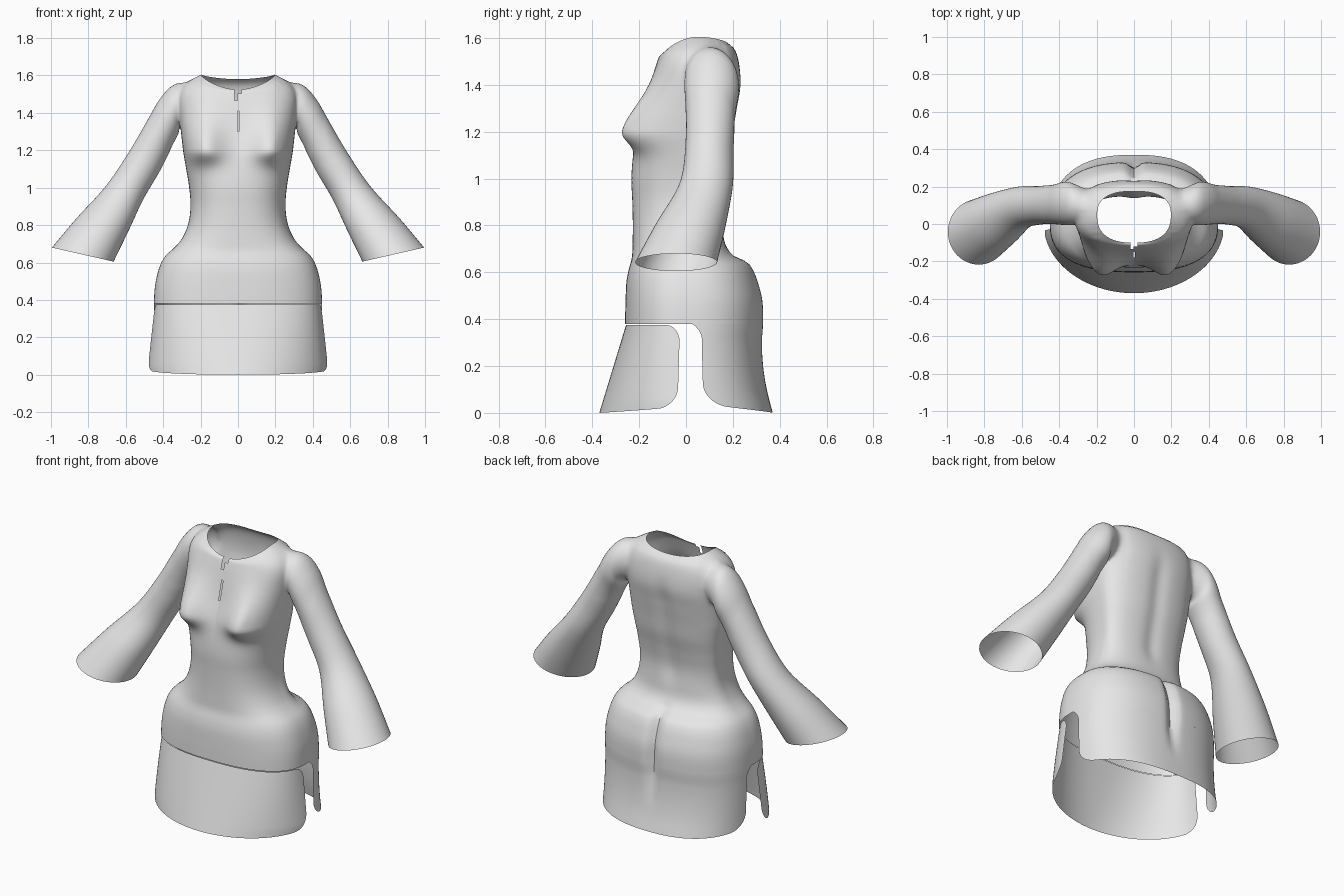
import bpy, bmesh, math
from mathutils import Vector

if "Cube" in bpy.data.objects:
    bpy.data.objects.remove(bpy.data.objects["Cube"])

cloth = bpy.data.materials.new("grey_cloth")
cloth.diffuse_color = (0.8, 0.8, 0.8, 1)
cloth.use_nodes = True
cloth.node_tree.nodes["Principled BSDF"].inputs["Base Color"].default_value = cloth.diffuse_color


def clamp(v):
    return max(0.0, min(1.0, v))


def smooth(v, a, b):
    t = clamp((v - a) / (b - a))
    return t * t * (3 - 2 * t)


def sample(rows, t):
    """Smooth interpolation of table rows keyed by their first column."""
    i = 0
    while i < len(rows) - 2 and t > rows[i + 1][0]:
        i += 1
    a, b = rows[i], rows[i + 1]
    p, q = rows[max(i - 1, 0)], rows[min(i + 2, len(rows) - 1)]
    h = b[0] - a[0]
    u = (t - a[0]) / h
    out = []
    for k in range(1, len(a)):
        ma = (b[k] - p[k]) / (b[0] - p[0]) * h
        mb = (q[k] - a[k]) / (q[0] - a[0]) * h
        out.append((2*u**3 - 3*u*u + 1) * a[k] + (u**3 - 2*u*u + u) * ma
                   + (3*u*u - 2*u**3) * b[k] + (u**3 - u*u) * mb)
    return out


def loft(name, rings, closed=True, caps=None):
    """Skin rows of points; caps are two apex points that close the ends."""
    bm = bmesh.new()
    vs = [[bm.verts.new(p) for p in r] for r in rings]
    n = len(vs[0])
    for a, b in zip(vs, vs[1:]):
        for j in range(n if closed else n - 1):
            k = (j + 1) % n
            bm.faces.new((a[j], a[k], b[k], b[j]))
    if caps:
        for ring, apex in ((vs[0], caps[0]), (vs[-1], caps[1])):
            top = bm.verts.new(apex)
            for j in range(n):
                bm.faces.new((ring[j], ring[(j + 1) % n], top))
    bmesh.ops.recalc_face_normals(bm, faces=bm.faces)
    me = bpy.data.meshes.new(name)
    bm.to_mesh(me)
    bm.free()
    me.materials.append(cloth)
    ob = bpy.data.objects.new(name, me)
    bpy.context.collection.objects.link(ob)
    return ob


# Body profile: height, half width, front y, back y
BODY = [(0, .45, -.26, .37), (.1, .45, -.26, .345), (.2, .45, -.26, .33),
        (.3, .45, -.26, .325), (.38, .45, -.26, .33), (.48, .443, -.258, .327),
        (.56, .425, -.254, .307), (.61, .405, -.245, .287), (.645, .38, -.235, .26),
        (.67, .35, -.23, .205), (.72, .305, -.228, .168), (.8, .268, -.227, .155),
        (.9, .254, -.229, .15), (1.0, .261, -.233, .165), (1.1, .277, -.225, .188),
        (1.2, .294, -.205, .203), (1.3, .305, -.175, .22), (1.4, .315, -.15, .235),
        (1.5, .315, -.125, .225), (1.57, .27, -.112, .205), (1.605, .197, -.1, .175)]


def oval(th, w, d, n):
    c, s = math.cos(th), math.sin(th)
    r = (abs(c) ** n + abs(s) ** n) ** (-1 / n)
    return w * r * c, d * r * s


def body_point(th, z):
    w, yf, yb = sample(BODY, z)
    s = math.sin(th)
    yc = .05 * smooth(z, .6, 1.0)
    x, y = oval(th, w, (yc - yf) if s < 0 else (yb - yc), 2.5)
    y += yc
    if s < 0:      # bust
        sz = .12 if z > 1.2 else .05
        y -= .1 * min(1, -2 * s) * math.exp(-((abs(x) - .19) / .075) ** 2 / 2
                                            - ((z - 1.2) / sz) ** 2 / 2)
    else:          # seat cleft and spine groove
        y -= .035 * math.exp(-(x / .03) ** 2) * smooth(z, .1, .45) * (1 - smooth(z, .62, .7))
        y -= .012 * math.exp(-(x / .05) ** 2) * smooth(z, .75, .9) * (1 - smooth(z, 1.3, 1.5))
    # the neckline dips at the front and slightly at the back
    k = clamp((z - 1.45) / .155) ** 2
    return (x, y, z - k * s * s * (.08 if s < 0 else .025))


# Tunic body, closed for now
SEG, ROWS = 128, 72
hem_tip, neck_tip = (0, 0, .2), (0, .03, 1.75)
tunic = loft("tunic", [[body_point(2 * math.pi * j / SEG, .38 + 1.225 * i / ROWS)
                        for j in range(SEG)] for i in range(ROWS + 1)],
             caps=(hem_tip, neck_tip))

# Flared sleeves: step, outer x z, inner x z, centre y, half depth
SLEEVE = [(0, .2, 1.545, .2, 1.36, .09, .07), (1, .33, 1.56, .305, 1.32, .105, .11),
          (2, .42, 1.475, .318, 1.285, .11, .118), (3, .49, 1.35, .35, 1.225, .105, .108),
          (4, .59, 1.18, .42, 1.085, .1, .103), (5, .71, 1.005, .505, .94, .085, .115),
          (6, .865, .835, .585, .77, .02, .15), (7, .995, .68, .665, .605, -.042, .175)]


def sleeve_ring(t, side, n=48):
    xo, zo, xi, zi, yc, hy = sample(SLEEVE, t)
    pts = []
    for j in range(n):
        c, s = math.cos(2 * math.pi * j / n), math.sin(2 * math.pi * j / n)
        pts.append((side * ((xo + xi) / 2 + (xo - xi) / 2 * c), yc + hy * s,
                    (zo + zi) / 2 + (zo - zi) / 2 * c))
    return pts


tips = [hem_tip, neck_tip]
sleeves = []
for side in (-1, 1):
    cuff_tip = (side * .84, -.05, .59)
    tips.append(cuff_tip)
    sl = loft("sleeve", [sleeve_ring(7 * i / 56, side) for i in range(57)],
              caps=((side * .2, .09, 1.45), cuff_tip))
    sleeves.append(sl)
    m = tunic.modifiers.new("join_sleeve", 'BOOLEAN')
    m.operation, m.solver, m.object = 'UNION', 'EXACT', sl

bpy.context.view_layer.update()
dg = bpy.context.evaluated_depsgraph_get()
bm = bmesh.new()
bm.from_mesh(tunic.evaluated_get(dg).to_mesh())
tunic.modifiers.clear()
for sl in sleeves:
    bpy.data.objects.remove(sl)

# Open the neck, hem and cuffs
bmesh.ops.delete(bm, geom=[v for v in bm.verts
                           if any((v.co - Vector(t)).length < .004 for t in tips)],
                 context='VERTS')
bmesh.ops.remove_doubles(bm, verts=bm.verts, dist=.003)

# Blend the shoulder seams
blend = [v for v in bm.verts if .21 < abs(v.co.x) < .47 and v.co.z > 1.2
         and not v.is_boundary]
for _ in range(8):
    bmesh.ops.smooth_vert(bm, verts=blend, factor=.5,
                          use_axis_x=True, use_axis_y=True, use_axis_z=True)


def slot(x0, x1, z0, z1):
    """Cut a small upright opening in the front of the chest."""
    for co, no in (((x0, 0, 0), (1, 0, 0)), ((x1, 0, 0), (1, 0, 0)),
                   ((0, 0, z0), (0, 0, 1)), ((0, 0, z1), (0, 0, 1))):
        geom = set()
        for f in bm.faces:
            c = f.calc_center_median()
            if c.y < 0 and abs(c.x) < .06 and z0 - .05 < c.z < z1 + .05:
                geom.update([f, *f.edges, *f.verts])
        bmesh.ops.bisect_plane(bm, geom=list(geom), dist=1e-5, plane_co=co, plane_no=no)
    gone = []
    for f in bm.faces:
        c = f.calc_center_median()
        if c.y < 0 and x0 < c.x < x1 and z0 < c.z < z1:
            gone.append(f)
    bmesh.ops.delete(bm, geom=gone, context='FACES')


# Neck notch and keyhole
slot(-.018, .018, 1.505, 1.62)
slot(-.018, -.002, 1.465, 1.506)
slot(-.003, .006, 1.30, 1.41)
bm.to_mesh(tunic.data)
bm.free()


def front_point(th, z):
    k = (.375 - z) / .375
    x, y = oval(th, .445 + .037 * min(1, k * 1.15), .256 + .114 * k, 2.5 - .5 * k)
    return (x, y, z)


def panel(name, point, mid, edge, top, top_round, hem_rise, corner, flare):
    """Skirt panel with rounded corners, spread around the angle mid."""
    rings = []
    for i in range(25):
        row = []
        for j in range(97):
            t = math.sin(math.pi / 2 * (j / 48 - 1))
            k = clamp((abs(t) - 1 + corner) / corner)
            bend = 1 - math.sqrt(max(0, 1 - k * k))
            z0 = hem_rise * t * t + .085 * bend
            z1 = top - top_round * bend
            z = z1 + (z0 - z1) * i / 24
            half = math.pi / 2 - edge + flare * clamp((z - .29) / .09) ** 3
            row.append(point(mid + t * half, z))
        rings.append(row)
    return loft(name, rings, closed=False)


# Skirt panels with side slits
front = panel("front_skirt_panel", front_point, -math.pi / 2, .1, .375, .07, .025, .16, 0)
back = panel("back_skirt_panel", body_point, math.pi / 2, .21, .38, 0, .04, .2, .13)

for ob in (tunic, front, back):
    bpy.ops.object.select_all(action='DESELECT')
    ob.select_set(True)
    bpy.context.view_layer.objects.active = ob
    bpy.ops.object.shade_smooth_by_angle(angle=math.radians(45))
